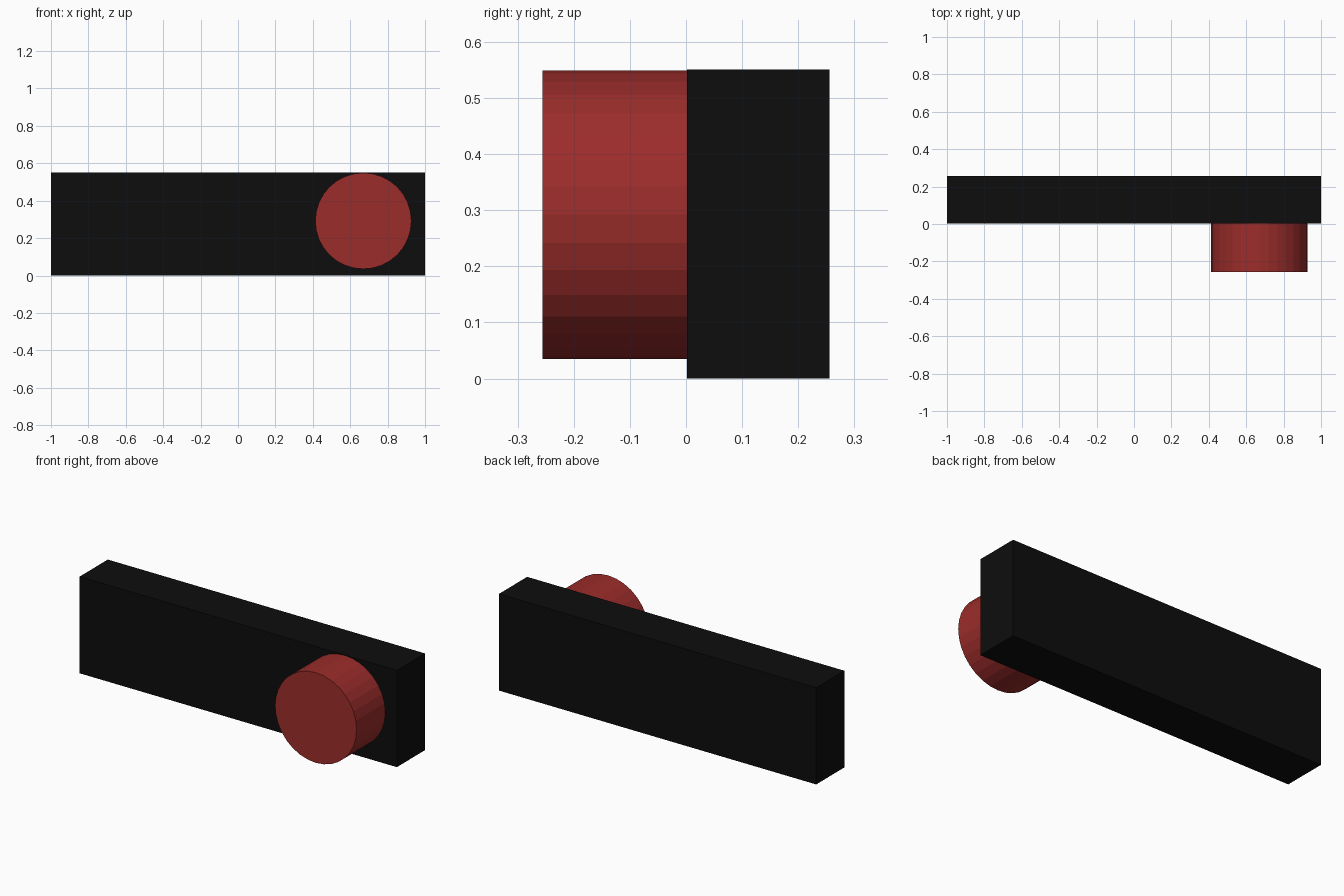
import bpy
from math import radians

if "Cube" in bpy.data.objects:
    bpy.data.objects.remove(bpy.data.objects["Cube"])


def paint(obj, name, rgb):
    mat = bpy.data.materials.new(name)
    mat.diffuse_color = (*rgb, 1)
    mat.use_nodes = True
    mat.node_tree.nodes["Principled BSDF"].inputs["Base Color"].default_value = mat.diffuse_color
    obj.data.materials.append(mat)


# Long rectangular block standing on the ground
bpy.ops.mesh.primitive_cube_add(size=1, location=(0, 0.129, 0.2755))
block = bpy.context.object
block.name = "block"
block.dimensions = (2, 0.254, 0.551)
bpy.ops.object.transform_apply(location=False, rotation=False, scale=True)
paint(block, "black", (0.004, 0.004, 0.004))

# Round 32-sided knob on the front face, near the right end
bpy.ops.mesh.primitive_cylinder_add(vertices=32, radius=0.257, depth=0.258,
                                    location=(0.67, -0.127, 0.292),
                                    rotation=(radians(90), 0, 0))
knob = bpy.context.object
knob.name = "round_knob"
paint(knob, "red", (0.33, 0.026, 0.024))
